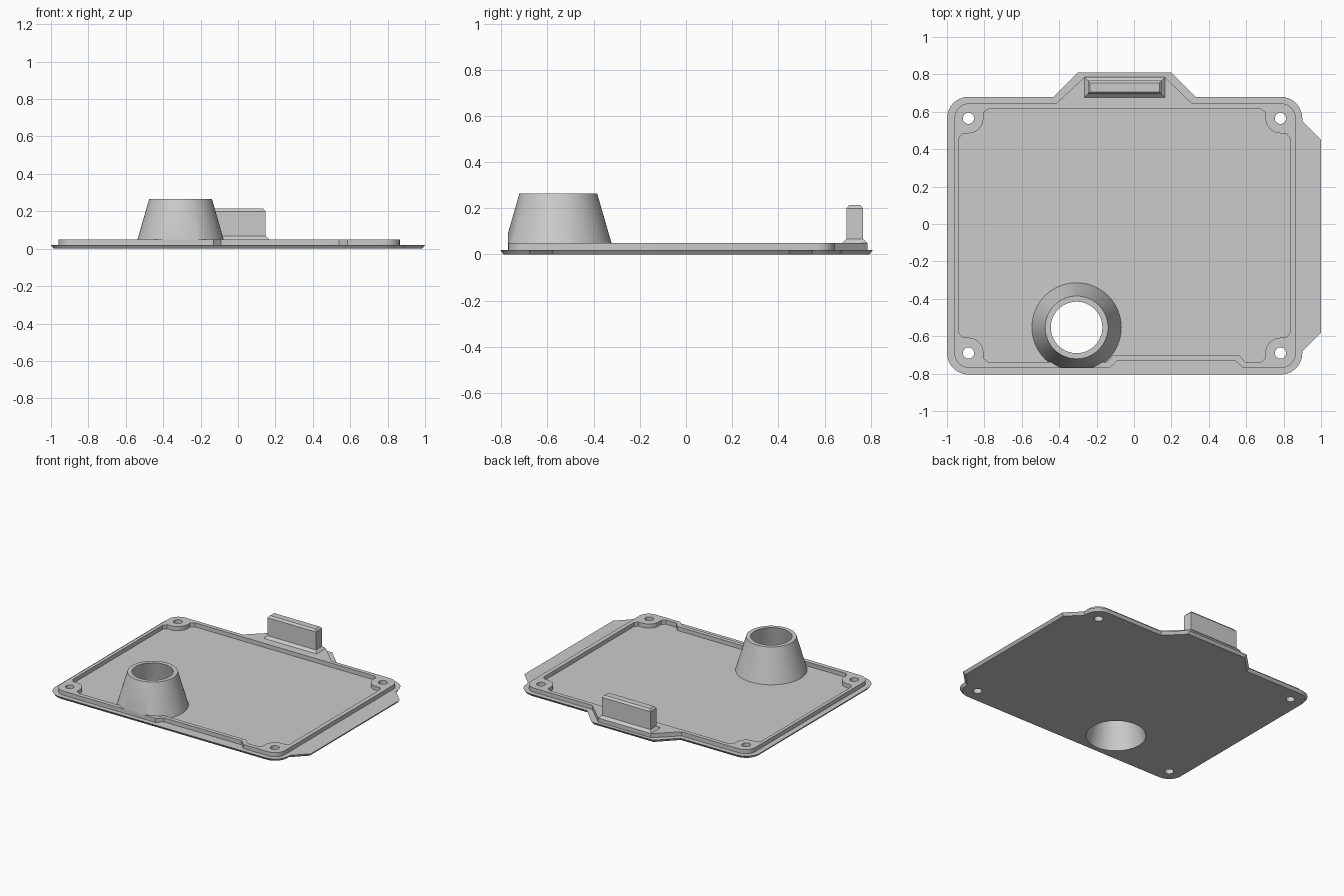
import bpy, bmesh, math
from mathutils import Vector

cube = bpy.data.objects.get("Cube")
if cube:
    bpy.data.objects.remove(cube, do_unlink=True)

grey = bpy.data.materials.new("light_grey")
grey.use_nodes = True
COLOUR = (0.6, 0.6, 0.6, 1)
grey.diffuse_color = COLOUR
grey.node_tree.nodes["Principled BSDF"].inputs["Base Color"].default_value = COLOUR


def fillet(points, steps=8):
    """Turn (x, y[, radius]) corners into an outline with round corners."""
    out = []
    for i, p in enumerate(points):
        c = Vector(p[:2])
        if len(p) == 2:
            out.append(c)
            continue
        a = (Vector(points[i - 1][:2]) - c).normalized()
        b = (Vector(points[(i + 1) % len(points)][:2]) - c).normalized()
        half = a.angle(b) / 2
        centre = c + (a + b).normalized() * p[2] / math.sin(half)
        start = c + a * p[2] / math.tan(half) - centre
        end = c + b * p[2] / math.tan(half) - centre
        for k in range(steps + 1):
            t = k / steps * (math.pi / 2 - half)
            far = (1 - k / steps) * (math.pi / 2 - half)
            # spherical blend between the two tangent points
            spoke = start * math.sin(2 * far) + end * math.sin(2 * t)
            out.append(centre + spoke.normalized() * p[2])
    return out


def inset(outline, dist):
    """Mitred inward offset of a counter-clockwise outline."""
    out = []
    for i, p in enumerate(outline):
        u = (p - outline[i - 1]).normalized()
        v = (outline[(i + 1) % len(outline)] - p).normalized()
        n = Vector((-u.y - v.y, u.x + v.x)).normalized()
        out.append(p + n * dist / max(0.3, n.dot(Vector((-u.y, u.x)))))
    return out


def circle(x, y, r, n=64):
    return [Vector((x + r * math.cos(math.tau * k / n), y + r * math.sin(math.tau * k / n)))
            for k in range(n)]


def rect(x0, x1, y0, y1):
    return [Vector(p) for p in ((x0, y0), (x1, y0), (x1, y1), (x0, y1))]


def add_loft(bm, sections):
    """Closed solid through (outline, z) sections of equal point count."""
    rings = [[bm.verts.new((p.x, p.y, z)) for p in o] for o, z in sections]
    bm.faces.new(rings[0][::-1])
    bm.faces.new(rings[-1])
    for lo, hi in zip(rings, rings[1:]):
        for i in range(len(lo)):
            bm.faces.new((lo[i - 1], lo[i], hi[i], hi[i - 1]))


def make(name, *solids, trim_y=None):
    bm = bmesh.new()
    for s in solids:
        add_loft(bm, s)
    if trim_y is not None:
        cut = bmesh.ops.bisect_plane(bm, geom=bm.verts[:] + bm.edges[:] + bm.faces[:],
                                     plane_co=(0, trim_y, 0), plane_no=(0, -1, 0), clear_outer=True)
        edges = [e for e in cut["geom_cut"] if isinstance(e, bmesh.types.BMEdge)]
        bmesh.ops.holes_fill(bm, edges=edges)
    bmesh.ops.recalc_face_normals(bm, faces=bm.faces)
    mesh = bpy.data.meshes.new(name)
    bm.to_mesh(mesh)
    bm.free()
    mesh.materials.append(grey)
    ob = bpy.data.objects.new(name, mesh)
    bpy.context.collection.objects.link(ob)
    return ob


def subtract(ob, *cutters):
    for c in cutters:
        m = ob.modifiers.new("cut", "BOOLEAN")
        m.operation, m.solver, m.object = "DIFFERENCE", "EXACT", c
    deps = bpy.context.evaluated_depsgraph_get()
    mesh = bpy.data.meshes.new_from_object(ob.evaluated_get(deps))
    ob.modifiers.clear()
    ob.data = mesh


FLOOR, RIM, TOP = 0.02, 0.05, 0.265
FX, FY = -0.307, -0.553                          # funnel axis
L, R, B, T = -0.935, 0.833, -0.738, 0.615        # pocket walls

# Base plate with side wing and rear tab, undercut edge
plate_outline = fillet([
    (-1, -0.805, 0.115), (0.9, -0.805, 0.115), (0.9, -0.68), (1, -0.58), (1, 0.45),
    (0.9, 0.55), (0.9, 0.68, 0.115), (0.33, 0.68), (0.2, 0.81), (-0.3, 0.81),
    (-0.43, 0.68), (-1, 0.68, 0.115)])
base_plate = make("base_plate", [(inset(plate_outline, 0.015), 0), (plate_outline, FLOOR)])

# Raised rim with a front step and a rear shelf
rim_outline = fillet([
    (-0.96, -0.77, 0.08), (-0.13, -0.77), (-0.09, -0.73), (0.54, -0.73), (0.585, -0.77),
    (0.865, -0.77, 0.08), (0.865, 0.645, 0.08), (0.31, 0.645), (0.165, 0.785),
    (-0.265, 0.785), (-0.415, 0.645), (-0.96, 0.645, 0.08)])
rim = make("rim", [(rim_outline, FLOOR), (rim_outline, RIM)])

# Pocket inside the rim, leaving a rounded boss in every corner
boss = [(0, 0.155), (0.02, 0.13), (0.13, 0.13, 0.08), (0.13, 0.02), (0.155, 0)]


def corner(x, y, sx, sy, flip):
    pts = [(x + sx * p[0], y + sy * p[1], *p[2:]) for p in boss]
    return pts[::-1] if flip else pts


pocket_outline = fillet(
    corner(L, B, 1, 1, False)
    + [(-0.145, B), (-0.11, -0.7), (0.56, -0.7), (0.595, B)]
    + corner(R, B, -1, 1, True) + corner(R, T, -1, -1, False) + corner(L, T, 1, -1, True))
pocket = make("pocket_cutter", [(pocket_outline, 0), (pocket_outline, RIM + 0.05)])

# Tapered funnel, flattened where it meets the front wall
funnel = make("funnel", [(circle(FX, FY, 0.239), FLOOR), (circle(FX, FY, 0.168), TOP)], trim_y=-0.77)

# Cutters: tapered bore and four screw holes
bore = make("bore_cutter", [(circle(FX, FY, 0.204), -0.02), (circle(FX, FY, 0.133), TOP + 0.02)])
holes = []
for x in (L + 0.05, R - 0.05):
    for y in (B + 0.048, T - 0.05):
        o = circle(x, y, 0.03, 24)
        holes.append([(o, -0.05), (o, RIM + 0.05)])
screw_holes = make("screw_hole_cutter", *holes)

subtract(base_plate, bore, screw_holes)
subtract(rim, pocket, bore, screw_holes)
subtract(funnel, bore)
for cutter in (pocket, bore, screw_holes):
    bpy.data.objects.remove(cutter, do_unlink=True)

# Upright latch block with flared foot and chamfered top
foot = rect(-0.265, 0.165, 0.677, 0.785)
body = inset(foot, 0.018)
latch = make("latch_block", [(foot, RIM), (body, 0.068), (body, 0.2), (inset(foot, 0.03), 0.214)])

for ob in (base_plate, rim, funnel, latch):
    bpy.ops.object.select_all(action="DESELECT")
    ob.select_set(True)
    bpy.context.view_layer.objects.active = ob
    bpy.ops.object.shade_smooth_by_angle(angle=math.radians(30))
